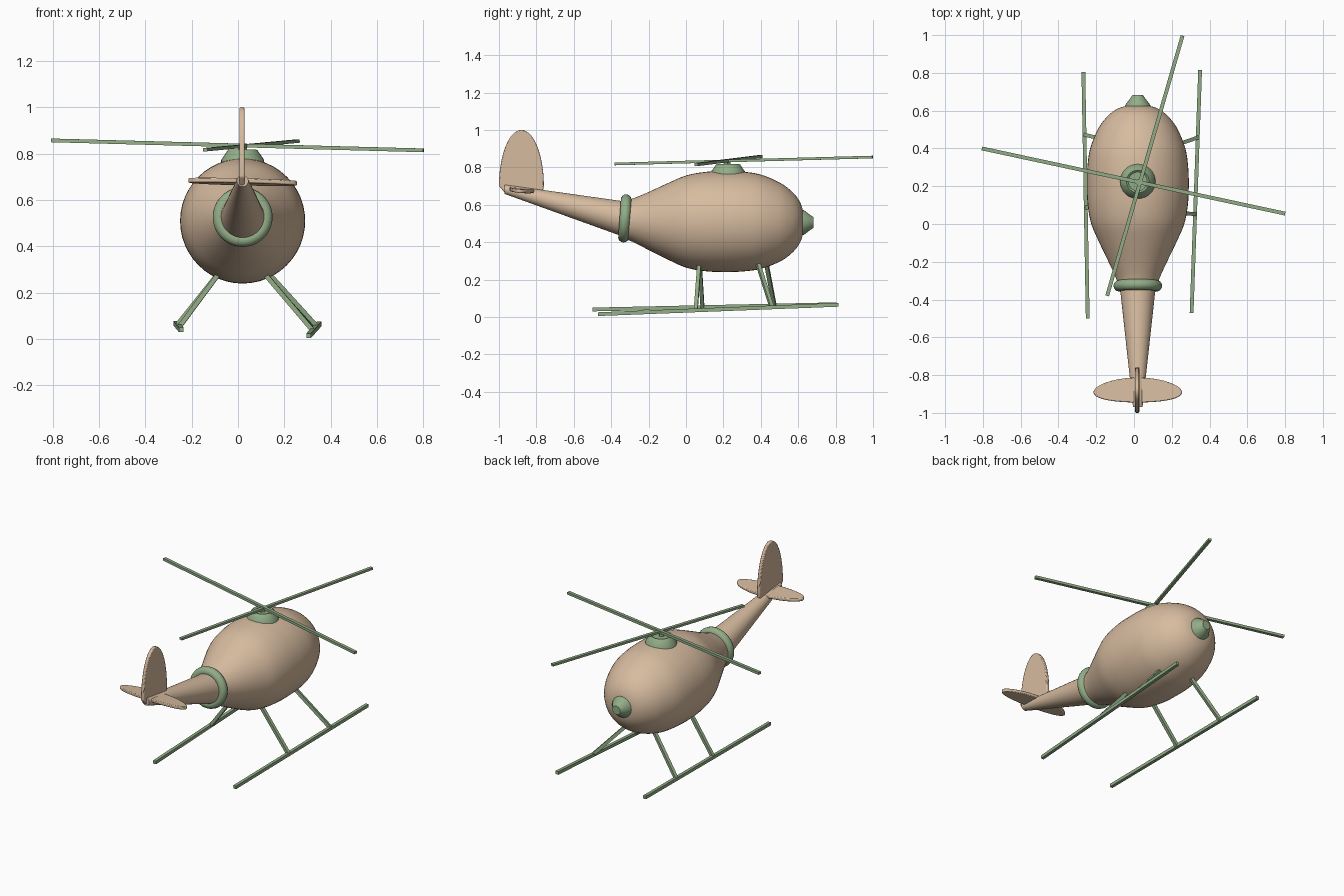
import bpy, bmesh, math
from mathutils import Vector

cube = bpy.data.objects.get("Cube")
if cube:
    bpy.data.objects.remove(cube, do_unlink=True)


def material(name, rgb):
    m = bpy.data.materials.new(name)
    m.use_nodes = True
    m.diffuse_color = (*rgb, 1)
    m.node_tree.nodes["Principled BSDF"].inputs["Base Color"].default_value = (*rgb, 1)
    return m


TAN = material("warm tan", (0.68, 0.50, 0.35))
GREEN = material("sage green", (0.29, 0.42, 0.245))
MID = 0.02  # sideways position of the fuselage axis


def finish(bm, name, mat, smooth=True):
    bmesh.ops.recalc_face_normals(bm, faces=bm.faces)
    mesh = bpy.data.meshes.new(name)
    bm.to_mesh(mesh)
    bm.free()
    mesh.materials.append(mat)
    ob = bpy.data.objects.new(name, mesh)
    bpy.context.collection.objects.link(ob)
    if smooth:
        bpy.ops.object.select_all(action="DESELECT")
        ob.select_set(True)
        bpy.context.view_layer.objects.active = ob
        bpy.ops.object.shade_smooth_by_angle(angle=math.radians(35))
    return ob


def loft(name, mat, stations, point, sides=48):
    """Skin circles; point(station, cos, sin) places each vertex."""
    bm = bmesh.new()
    rings = []
    for s in stations:
        angles = [math.tau * i / sides for i in range(sides)]
        rings.append([bm.verts.new(point(s, math.cos(a), math.sin(a))) for a in angles])
    for a, b in zip(rings, rings[1:]):
        for i in range(sides):
            j = (i + 1) % sides
            bm.faces.new((a[i], a[j], b[j], b[i]))
    bm.faces.new(rings[0])
    bm.faces.new(rings[-1])
    return finish(bm, name, mat)


def along_y(s, c, n):  # station: y, centre z, radius
    return (MID + s[2] * c, s[0], s[1] + s[2] * n)


def smooth_stations(pts, steps=5):
    """Catmull-Rom interpolation of the stations."""
    p = [Vector(q) for q in [pts[0], *pts, pts[-1]]]
    out = []
    for a, b, c, d in zip(p, p[1:], p[2:], p[3:]):
        for k in range(steps):
            t = k / steps
            out.append(0.5 * (2 * b + (c - a) * t + (2 * a - 5 * b + 4 * c - d) * t * t
                              + (3 * b - a - 3 * c + d) * t ** 3))
    return out + [p[-1]]


def bar(name, start, end, width=0.02, height=0.02):
    """Square bar between two points."""
    a, b = Vector(start), Vector(end)
    d = (b - a).normalized()
    side = d.cross(Vector((0, 0, 1))).normalized()
    up = side.cross(d)
    bm = bmesh.new()
    ends = [[bm.verts.new(p + side * u * width / 2 + up * v * height / 2)
             for u, v in ((-1, -1), (1, -1), (1, 1), (-1, 1))] for p in (a, b)]
    for i in range(4):
        j = (i + 1) % 4
        bm.faces.new((ends[0][i], ends[0][j], ends[1][j], ends[1][i]))
    for e in ends:
        bm.faces.new(e)
    return finish(bm, name, GREEN, False)


def plate(name, outline, offset):
    """Thin bevelled plate from an outline, thickened along offset."""
    bm = bmesh.new()
    off = Vector(offset)
    face = bm.faces.new([bm.verts.new(Vector(p) - off / 2) for p in outline])
    res = bmesh.ops.extrude_face_region(bm, geom=[face])
    bmesh.ops.translate(bm, vec=off,
                        verts=[v for v in res["geom"] if isinstance(v, bmesh.types.BMVert)])
    ob = finish(bm, name, TAN)
    bev = ob.modifiers.new("rounded rim", "BEVEL")
    bev.width, bev.segments = 0.005, 2
    return ob


# Fuselage and tail boom
hull = [(-0.34, 0.52, 0.098), (-0.28, 0.517, 0.118), (-0.2, 0.513, 0.155), (-0.1, 0.511, 0.203),
        (0.0, 0.51, 0.246), (0.1, 0.51, 0.265), (0.2, 0.51, 0.27), (0.3, 0.51, 0.267),
        (0.4, 0.509, 0.252), (0.5, 0.507, 0.212), (0.56, 0.506, 0.17), (0.6, 0.506, 0.125),
        (0.622, 0.506, 0.075), (0.63, 0.506, 0.01)]
loft("fuselage", TAN, smooth_stations(hull), along_y)
loft("tail_boom", TAN, [(-0.28, 0.512, 0.103), (-0.36, 0.53, 0.092), (-0.97, 0.683, 0.025)], along_y)

# Nose cap
loft("nose_cap", GREEN, [(0.6, 0.505, 0.07), (0.63, 0.505, 0.066), (0.665, 0.505, 0.04),
                         (0.682, 0.505, 0.028)], along_y, 24)

# Collar ring where the boom meets the fuselage
bpy.ops.mesh.primitive_torus_add(major_segments=48, minor_segments=14, major_radius=0.1,
                                 minor_radius=0.029, location=(MID, -0.327, 0.527),
                                 rotation=(math.radians(86), 0, 0))
collar = bpy.context.object
collar.name = "tail_collar"
collar.data.materials.append(GREEN)
bpy.ops.object.shade_smooth_by_angle(angle=math.radians(40))

# Rotor hub, dished on top
loft("rotor_hub", GREEN, [(0.75, 0.095), (0.775, 0.092), (0.813, 0.066), (0.818, 0.06),
                          (0.81, 0.05)],
     lambda s, c, n: (MID + s[1] * c, 0.225 + s[1] * n, s[0]), 32)
bar("rotor_mast", (MID, 0.22, 0.79), (MID + 0.001, 0.221, 0.84), 0.025, 0.025)

# Rotor blades
bar("rotor_blade_wide", (-0.805, 0.4, 0.858), (0.8, 0.055, 0.815), 0.02, 0.016)
bar("rotor_blade_long", (0.257, 0.997, 0.855), (-0.142, -0.38, 0.818), 0.02, 0.014)

# Tail fin: tall half oval with its foot sunk in the boom
arc = [math.pi * i / 28 for i in range(29)]
fin = [(MID - 0.003, -0.88 + 0.12 * math.cos(a), 0.7 + 0.3 * math.sin(a)) for a in arc]
fin += [(MID - 0.003, -0.965, 0.66), (MID - 0.003, -0.77, 0.64)]
plate("tail_fin", fin, (0.022, 0, 0))

# Tailplane: flat oval, slightly tilted
oval = [math.tau * i / 40 for i in range(40)]
plane = [(MID + 0.235 * math.cos(a), -0.885 + 0.066 * math.sin(a) - 0.012 * math.cos(2 * a) * 0.5,
          0.679 - 0.006 * math.cos(a) - 0.006 * math.sin(a)) for a in oval]
plate("tailplane", plane, (0, 0, 0.02))

# Landing skids and their struts
bar("left_skid", (0.305, -0.47, 0.015), (0.35, 0.815, 0.065), 0.02, 0.02)
bar("right_skid", (-0.245, -0.5, 0.04), (-0.268, 0.805, 0.068), 0.02, 0.02)
struts = {
    "left_front_strut": ((0.115, 0.38, 0.3), (0.338, 0.458, 0.055)),
    "left_rear_strut": ((0.1, 0.072, 0.3), (0.325, 0.052, 0.035)),
    "right_front_strut": ((-0.07, 0.427, 0.3), (-0.26, 0.472, 0.062)),
    "right_rear_strut": ((-0.07, 0.073, 0.3), (-0.254, 0.088, 0.052)),
}
for name, (top, foot) in struts.items():
    bar(name, top, foot)
